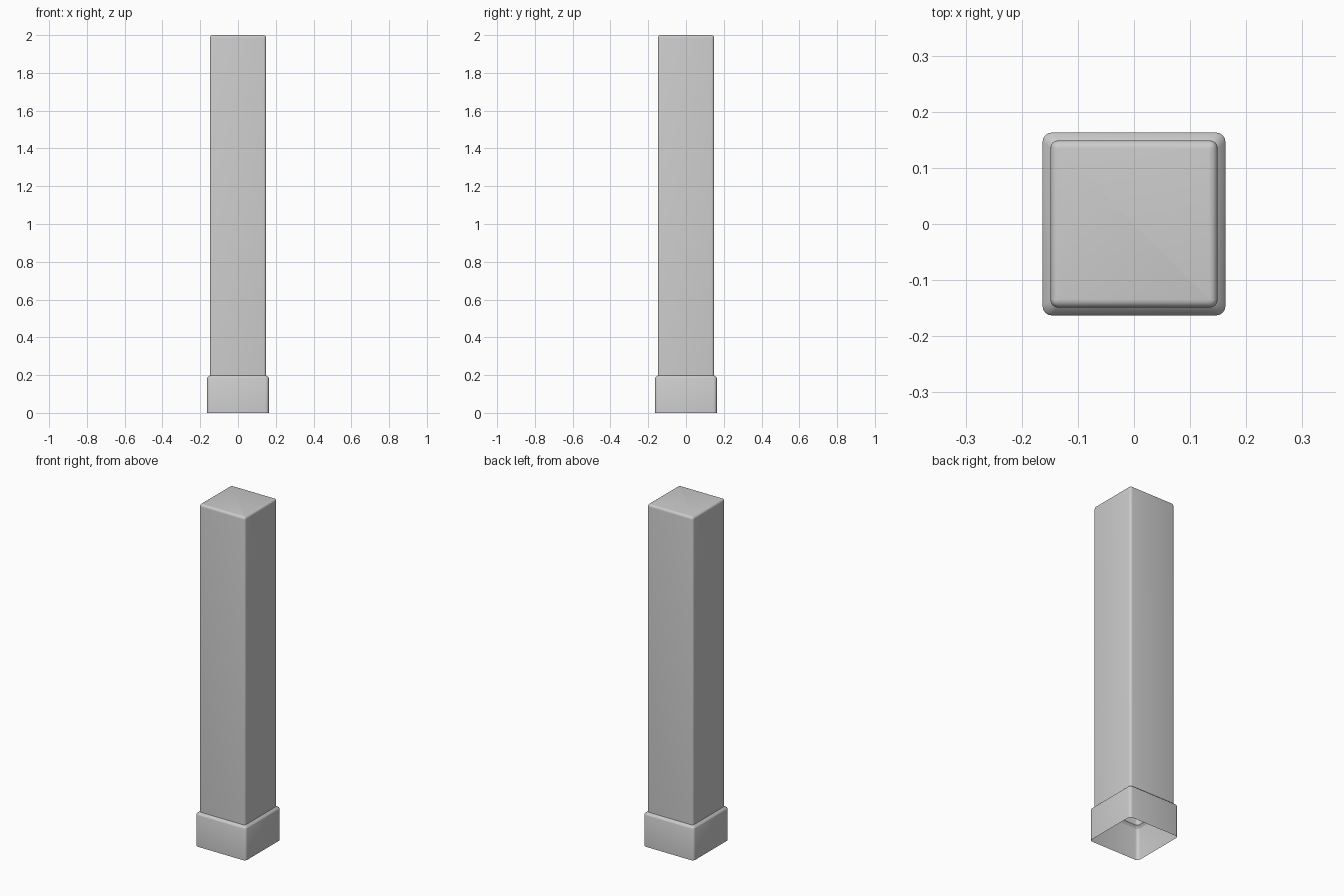
import bpy, bmesh
from math import sin, cos, pi, radians

if "Cube" in bpy.data.objects:
    bpy.data.objects.remove(bpy.data.objects["Cube"])

SEG = 4  # segments per rounded corner


def ring(bm, half, radius, z):
    """Rounded square loop of vertices at height z."""
    verts = []
    c = half - radius
    for k, (sx, sy) in enumerate([(1, 1), (-1, 1), (-1, -1), (1, -1)]):
        for i in range(SEG + 1):
            a = (k + i / SEG) * pi / 2
            verts.append(bm.verts.new((sx * c + radius * cos(a), sy * c + radius * sin(a), z)))
    return verts


def loft(name, profile, cap_top=True):
    """Skin a stack of rounded squares; the underside stays open."""
    bm = bmesh.new()
    rings = [ring(bm, *p) for p in profile]
    for lo, hi in zip(rings, rings[1:]):
        n = len(lo)
        for i in range(n):
            j = (i + 1) % n
            bm.faces.new((lo[i], lo[j], hi[j], hi[i]))
    if cap_top:
        bm.faces.new(rings[-1])
    mesh = bpy.data.meshes.new(name)
    bm.to_mesh(mesh)
    bm.free()
    obj = bpy.data.objects.new(name, mesh)
    bpy.context.collection.objects.link(obj)
    bpy.context.view_layer.objects.active = obj
    obj.select_set(True)
    bpy.ops.object.shade_smooth_by_angle(angle=radians(35))
    obj.select_set(False)
    return obj


# Plinth with a chamfered shoulder, continuing into the shaft
profile = [(0.163, 0.017, 0.0), (0.163, 0.017, 0.184), (0.1615, 0.0165, 0.188),
           (0.149, 0.014, 0.199)]

# Shaft with a rounded top edge
R = 0.014
for i in range(SEG + 1):
    a = i / SEG * pi / 2
    inset = R * (1 - cos(a))
    profile.append((0.149 - inset, max(R - inset, 0.0005), 2.0 - R + R * sin(a)))

loft("pillar", profile)
